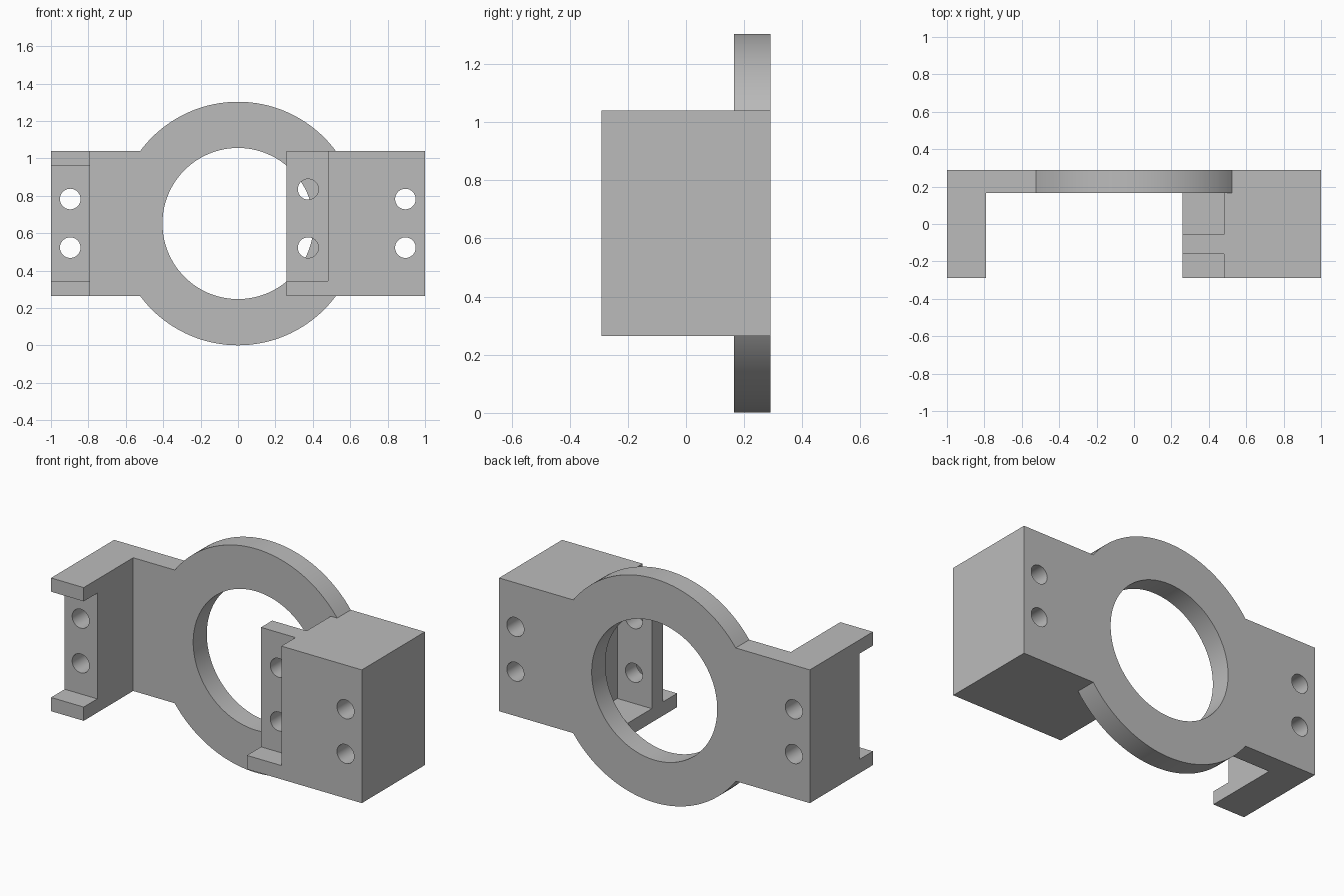
import bpy
import math

cube = bpy.data.objects.get("Cube")
if cube:
    bpy.data.objects.remove(cube, do_unlink=True)

grey = bpy.data.materials.new("plain grey")
grey.use_nodes = True
colour = (0.5, 0.5, 0.5, 1)
grey.diffuse_color = colour
for node in grey.node_tree.nodes:
    if node.type == 'BSDF_PRINCIPLED':
        node.inputs["Base Color"].default_value = colour

BACK, PLATE_FRONT, FRONT = 0.29, 0.165, -0.29
BOTTOM, TOP = 0.265, 1.04
LEDGE, LIP = 0.345, 0.96
RING_Z = 0.652


def box(name, x, y, z):
    """Box from three (low, high) ranges."""
    bpy.ops.mesh.primitive_cube_add(size=1)
    ob = bpy.context.object
    ob.name = name
    ob.location = [(a + b) / 2 for a, b in (x, y, z)]
    ob.scale = [b - a for a, b in (x, y, z)]
    bpy.ops.object.transform_apply(location=True, rotation=True, scale=True)
    ob.data.materials.append(grey)
    return ob


def cylinder(name, x, z, radius, y, sides):
    """Cylinder running front to back over the y range."""
    bpy.ops.mesh.primitive_cylinder_add(
        vertices=sides, radius=radius, depth=y[1] - y[0],
        location=(x, sum(y) / 2, z), rotation=(math.pi / 2, 0, 0))
    ob = bpy.context.object
    ob.name = name
    bpy.ops.object.transform_apply(location=True, rotation=True, scale=True)
    ob.data.materials.append(grey)
    return ob


def combine(target, tool, operation):
    """Apply a boolean and discard the tool."""
    mod = target.modifiers.new(operation, 'BOOLEAN')
    mod.operation = operation
    mod.solver = 'EXACT'
    mod.object = tool
    bpy.context.view_layer.objects.active = target
    bpy.ops.object.modifier_apply(modifier=mod.name)
    bpy.data.objects.remove(tool, do_unlink=True)


# Back plate with the round ring and its opening
bracket = box("ring_bracket", (-1, 1), (PLATE_FRONT, BACK), (BOTTOM, TOP))
combine(bracket, cylinder("ring", 0, RING_Z, 0.651, (PLATE_FRONT, BACK), 128), 'UNION')
combine(bracket, cylinder("opening", 0, RING_Z, 0.404, (0, 0.5), 128), 'DIFFERENCE')

# Narrow arm, notched at its front end to leave two lips
arm = box("narrow_arm", (-1, -0.79), (FRONT, BACK), (BOTTOM, TOP))
combine(arm, box("notch", (-1.2, -0.6), (-0.5, -0.165), (LEDGE, LIP)), 'DIFFERENCE')
combine(bracket, arm, 'UNION')

# Wide block with a thin upright and a bottom ledge on its inner side
block = box("wide_block", (0.26, 1), (FRONT, BACK), (BOTTOM, TOP))
inner = (0, 0.482)
combine(block, box("front_step", inner, (-0.5, -0.16), (LEDGE, 1.5)), 'DIFFERENCE')
combine(block, box("rear_pocket", inner, (-0.057, PLATE_FRONT), (LEDGE, 1.5)), 'DIFFERENCE')
combine(block, box("plate_space", inner, (PLATE_FRONT, 0.5), (0, 1.5)), 'DIFFERENCE')
combine(bracket, block, 'UNION')

# Screw holes right through both ends, and through the upright only
for x in (-0.897, 0.895):
    for z in (0.523, 0.783):
        combine(bracket, cylinder("hole", x, z, 0.055, (-0.5, 0.5), 48), 'DIFFERENCE')
for z in (0.523, 0.835):
    combine(bracket, cylinder("hole", 0.375, z, 0.055, (-0.22, 0), 48), 'DIFFERENCE')

bpy.ops.object.select_all(action='DESELECT')
bracket.select_set(True)
bpy.context.view_layer.objects.active = bracket
bpy.ops.object.shade_smooth_by_angle(angle=math.radians(30))
